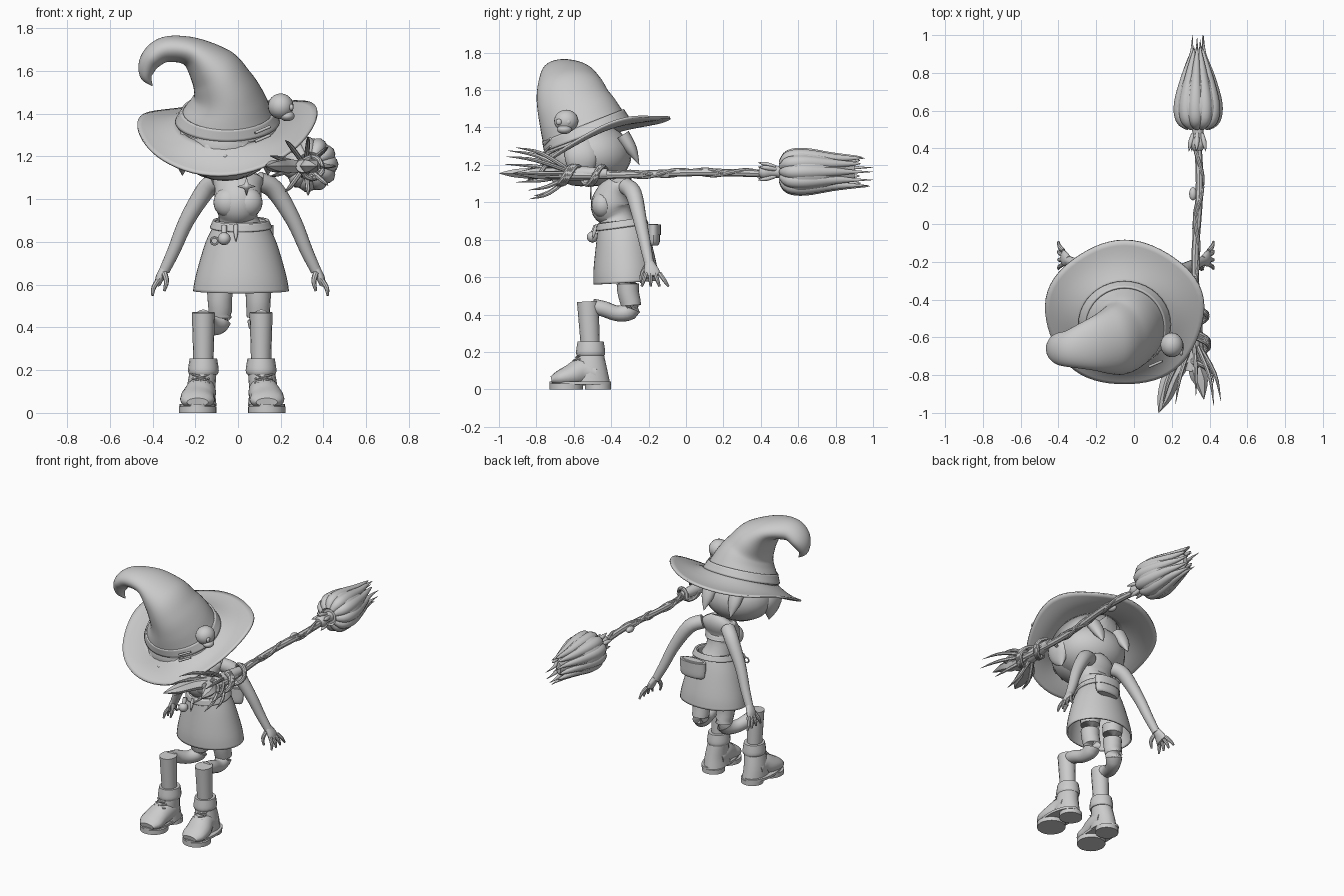
import bpy, bmesh, math, random
from mathutils import Vector, Matrix

random.seed(4)
cube = bpy.data.objects.get("Cube")
if cube:
    bpy.data.objects.remove(cube, do_unlink=True)

clay = bpy.data.materials.new("plain_grey")
clay.use_nodes = True
GREY = (.6, .6, .6, 1)
clay.diffuse_color = GREY
clay.node_tree.nodes["Principled BSDF"].inputs["Base Color"].default_value = GREY
parts = []


def finish(name, bm, thick=0):
    bmesh.ops.recalc_face_normals(bm, faces=bm.faces)
    mesh = bpy.data.meshes.new(name)
    bm.to_mesh(mesh)
    bm.free()
    mesh.materials.append(clay)
    ob = bpy.data.objects.new(name, mesh)
    bpy.context.collection.objects.link(ob)
    if thick:
        mod = ob.modifiers.new("thickness", "SOLIDIFY")
        mod.thickness = thick
        mod.offset = 0
    parts.append(ob)


def turn(k, count):
    angle = math.tau * k / count
    return math.cos(angle), math.sin(angle)


def smooth_path(points, steps):
    out = []
    for i in range(len(points) - 1):
        before, start = points[max(i - 1, 0)], points[i]
        end, after = points[i + 1], points[min(i + 2, len(points) - 1)]
        leave, arrive = (end - before) / 2, (after - start) / 2
        for k in range(steps):
            t = k / steps
            blend = t * t * (3 - t - t)
            out.append(start.lerp(end, blend) + leave * t * (1 - t) ** 2 - arrive * t * t * (1 - t))
    return out + [points[-1]]


def bridge(bm, rings):
    for lower, upper in zip(rings, rings[1:]):
        for k in range(len(lower)):
            bm.faces.new((lower[k], lower[k - 1], upper[k - 1], upper[k]))


def sweep(name, points, ref=Vector((0, 1, 0)), sides=16, steps=4, caps=True, thick=0):
    """Elliptical tube; a point is x, y, z, side radius and, if different, radius along ref."""
    path = smooth_path([Vector(p if len(p) == 5 else (*p, p[-1])) for p in points], steps)
    bm = bmesh.new()
    rings = []
    for i, p in enumerate(path):
        before, after = path[max(i - 1, 0)], path[min(i + 1, len(path) - 1)]
        along = (after.xyz - before.xyz).normalized()
        v = (ref - along * ref.dot(along)).normalized()
        u = v.cross(along)
        ring = []
        for k in range(sides):
            c, s = turn(k, sides)
            ring.append(bm.verts.new(p.xyz + u * c * p[3] + v * s * p[4]))
        rings.append(ring)
    bridge(bm, rings)
    if caps:
        bm.faces.new(rings[0])
        bm.faces.new(rings[-1])
    finish(name, bm, thick)


UP = Vector((0, 0, 1))
TIP = .001


def ball(name, place, size):
    bm = bmesh.new()
    bmesh.ops.create_uvsphere(bm, u_segments=24, v_segments=12, radius=1,
                              matrix=Matrix.Translation(place) @ Matrix.Diagonal((*size, 1)))
    finish(name, bm)


def slab(name, x, y, low, high, width, length):
    sweep(name, [(x, y, low, width, length), (x, y, high, width, length)], sides=28, steps=1)


# Hat: curling crown, band, wavy drooping brim
hat_x, hat_y = -.05, -.53
sweep("hat_crown", [(hat_x, hat_y, 1.35, .24), (hat_x, -.57, 1.45, .185, .22),
                    (-.07, -.6, 1.53, .145, .2), (-.12, -.62, 1.61, .12, .18),
                    (-.22, -.64, 1.69, .07, .14), (-.34, -.66, 1.7, .06, .1),
                    (-.41, -.66, 1.65, .05, .08), (-.43, -.66, 1.58, .03, .04),
                    (-.4, -.65, 1.53, TIP)], sides=40, steps=6, caps=False)
sweep("hat_band", [(hat_x, hat_y, 1.36, .24), (hat_x, -.55, 1.41, .21, .23)],
      sides=40, caps=False, thick=.012)
bm = bmesh.new()
rows = []
spokes = 64
for j in range(9):
    row = []
    for k in range(spokes):
        c, s = turn(k, spokes)
        wave = turn(5 * k, spokes)[1]
        inner = Vector((hat_x + .23 * c, hat_y + .21 * s, 1.35 + .1 * s))
        reach = 1 + .015 * wave
        back = .38 * reach * s
        outer = Vector((hat_x + .42 * reach * c, back - .47,
                        1.365 + .44 * back - .6 * back * back + .03 * c + .005 * wave))
        row.append(bm.verts.new(inner.lerp(outer, j / 8) - UP * .015 * math.sin(math.pi * j / 8)))
    rows.append(row)
bridge(bm, rows)
finish("hat_brim", bm, .012)

# Skull charm and buckle on the band
ball("skull_charm", (.2, -.64, 1.435), (.06, .065, .06))
ball("skull_jaw", (.23, -.65, 1.39), (.035, .04, .025))
for y in (-.68, -.63):
    ball("skull_eye", (.25, y, 1.43), (.01, .016, .016))
for lift in (-.02, .02):
    sweep("buckle_bar", [(.08, -.755, 1.29 + lift, .007), (.15, -.725, 1.32 + lift, .007)], UP)

# Head, face and bobbed hair
face = -.06
ball("head", (face, -.56, 1.25), (.2, .2, .165))
ball("hair_back", (face, -.5, 1.255), (.23, .21, .17))
ball("nose", (face, -.76, 1.2), (.014, .018, .012))
for side in (-1, 1):
    ball("eye", (face + side * .07, -.725, 1.23), (.035, .02, .045))
    lock = face + side * .2
    sweep("hair_lock", [(lock - side * .06, -.56, 1.34, .05, .07), (lock, -.56, 1.26, .045, .09),
                        (lock, -.55, 1.18, .035, .07), (lock, -.53, 1.11, TIP)])
    tip = face + side * .1
    sweep("hair_tip", [(tip, -.34, 1.36, .05, .04), (tip, -.29, 1.28, .04, .03), (tip, -.25, 1.2, TIP)])

# Torso, skirt, belt and hanging things
sweep("neck", [(0, -.37, 1.06, .045), (-.02, -.43, 1.17, .04)])
sweep("torso", [(.01, -.36, .86, .105), (0, -.375, .92, .09), (0, -.4, .98, .11),
                (0, -.385, 1.05, .11, .09), (0, -.35, 1.1, .115, .065), (0, -.36, 1.135, .05)], sides=28)
for side in (-1, 1):
    ball("bust", (side * .045, -.445, .985), (.07, .06, .07))
bm = bmesh.new()
corners = []
for k in range(8):
    c, s = turn(k, 8)
    size = .015 if k % 2 else .045
    corners.append(bm.verts.new((.04 + size * c, -.51, 1.06 + size * s)))
bm.faces.new(corners)
finish("chest_star", bm, .009)
mid = .014
sweep("skirt", [(mid, -.345, .9, .11, .12), (mid, -.335, .8, .16, .14),
                (mid, -.325, .65, .205, .165), (mid, -.32, .57, .22, .17)],
      sides=40, caps=False, thick=.01)
sweep("belt", [(mid, -.34, .865, .14, .135), (mid, -.345, .9, .125)], sides=40, caps=False, thick=.014)
flask_x, flask_y = -.065, -.5
ball("belt_flask", (flask_x, flask_y, .815), (.03, .03, .03))
sweep("flask_neck", [(flask_x, flask_y, .83, .012), (flask_x, flask_y + .02, .875, .014)])
ring = []
for k in range(9):
    c, s = turn(k, 8)
    ring.append((flask_x - .045 + .017 * c, flask_y, .805 + .017 * s, .005))
sweep("belt_ring", ring, sides=6)
sweep("belt_charm", [(-.01, -.475, .88, .01), (-.01, -.49, .84, .01), (-.01, flask_y, .8, TIP)])
bag_x, bag_y = .07, -.175
sweep("belt_bag", [(bag_x, bag_y, .77, .075, .025), (bag_x, bag_y, .79, .09, .035),
                   (bag_x, bag_y, .86, .09, .035), (bag_x, bag_y, .885, .075, .025)])
slab("bag_flap", bag_x, bag_y, .825, .88, .095, .04)

# Arms and hands
for label, side in (("right", -1), ("left", 1)):
    shoulder = .01 + side * .16
    x, y, z = .01 + side * .355, -.195, .665
    sweep(label + "_arm", [(side * .095, -.32, 1.085, .045), (shoulder, -.28, 1.045, .045),
                           (.01 + side * .25, -.245, .9, .036), (.01 + side * .31, -.215, .76, .03),
                           (x, y, z, .025)])
    sweep(label + "_palm", [(x, y, z + .01, .02, .026), (x + side * .02, y + .01, z - .03, .02, .04),
                            (x + side * .03, y + .02, z - .06, .015, .04)])
    for k in range(4):
        spread = (k - 1.4) * .024
        sweep(label + "_finger", [(x + side * .03, y + .015 + spread, z - .045, .012),
                                  (x + side * .05, y + .02 + spread * 1.5, z - .08, .011),
                                  (x + side * .055, y + .025 + spread * 2, z - .115, .006)], sides=8)
    sweep(label + "_thumb", [(x, y - .02, z - .01, .014), (x - side * .01, y - .04, z - .05, .012),
                             (x, y - .045, z - .095, .006)], sides=8)

# Legs and boots
ankle_y = -.51
for label, side, hip, shin in (("right", -1, -.085, -.162), ("left", 1, .095, .108)):
    sweep(label + "_thigh", [(hip, -.31, .66, .064), (hip, -.31, .53, .058), (hip, -.295, .43, .052),
                             ((hip + shin) / 2, -.36, .405, .042), (shin, -.44, .43, .042),
                             (shin, -.5, .445, .04)], UP)
    sweep(label + "_shin", [(shin, -.525, .47, .054, .058), (shin, ankle_y, .2, .046, .05)])
    sweep(label + "_boot_cuff", [(shin, ankle_y, .18, .066, .074), (shin, ankle_y, .2, .072, .078),
                                 (shin, ankle_y, .255, .064, .07)])
    heel, toe = shin + side * .012, shin + side * .027
    sweep(label + "_boot_shaft", [(heel, ankle_y, .03, .074, .105), (heel, ankle_y, .1, .068, .09),
                                  (shin, ankle_y, .2, .062, .068)])
    sweep(label + "_boot_foot", [(heel, -.48, .085, .07, .06), (heel, -.55, .095, .072, .075),
                                 (toe, -.62, .072, .08, .06), (toe, -.68, .058, .078, .042),
                                 (toe, -.72, .05, .05, .02)], UP)
    slab(label + "_welt", toe, -.565, .026, .042, .084, .165)
    slab(label + "_sole", toe, -.64, 0, .03, .088, .09)
    slab(label + "_heel", heel, -.47, 0, .03, .072, .07)
    for k in range(4):
        y, z = -.635 + k * .016, .115 + k * .018
        for slant in (-.01, .01):
            sweep(label + "_lace", [(heel - .04, y + .02, z - slant, .005), (heel, y, z, .006),
                                    (heel + .04, y + .02, z + slant, .005)], UP, sides=6)

# Broom handle: a knotty stick wrapped by vines
def handle(y):
    return .335 + .012 * math.sin(7 * y), 1.152 + .008 * math.sin(5 * y + 1)


def vine(name, start, end, turns, wide, radius, phase=0):
    points = []
    count = int(turns * 8)
    for k in range(count + 1):
        y = start + (end - start) * k / count
        c, s = turn(k + phase, 8)
        x, z = handle(y)
        points.append((x + wide * c, y, z + wide * s, radius))
    sweep(name, points, UP, sides=8, steps=2)


vine("broom_handle", -.8, .5, 2, 0, .02)
vine("handle_vine", -.5, .42, 2.5, .016, .011)
vine("handle_vine", .2, -.4, 1.5, .016, .01)
ball("handle_knot", (.312, .16, 1.155), (.02, .035, .02))
for k in range(4):
    vine("root_coil", -.78 + k * .03, -.5 + k * .03, 1.75, .05, .012, k * 2)
root = Vector((.315, -.6, 1.155))
sweep("root_core", [(.335, -.42, root.z, .025), (*root, .04), (.3, -.78, root.z, .03)], UP)

# Splintered front end: two broad shards and thin curved spikes
for x, y, wide in ((.13, -1, .05), (.37, -.93, .045)):
    sweep("shard", [(root.x, -.68, root.z, .03), ((x + .3) / 2, -.78, root.z, wide, .035),
                    (x * .8 + .06, y + .09, root.z, wide * .8, .025), (x, y, root.z, TIP)],
          UP, sides=6)
for k in range(9):
    c, s = turn(k, 9)
    end = Vector((.3 + .16 * c, random.uniform(-.98, -.8), root.z + .14 * s))
    bend = root.lerp(end, .55) + Vector((c, 0, s)) * .03
    sweep("spike", [(*root, .011), (*bend, .011), (*end, TIP)], UP, sides=7)

# Broom bristles: collar, smooth bulb and broad pointed strips
bx, bz = .338, 1.163
sweep("collar", [(bx, .39, bz, .025), (bx, .42, bz, .038), (bx, .47, bz, .028), (bx, .52, bz, .035)], UP)
sweep("bristle_bulb", [(bx, .508, bz, .04), (bx, .525, bz, .09), (bx, .6, bz, .122), (bx, .7, bz, .11),
                       (bx, .82, bz, .06, .085), (bx, .9, bz, .015, .04)], UP, sides=28)


def strip(name, c, s, stations):
    """Tapered strip beside the broom axis; a station is y, offset in x, offset in z, radius."""
    sweep(name, [(bx + c * dx, y, bz + s * dz, radius) for y, dx, dz, radius in stations], UP, sides=10)


for k in range(11):
    end = random.uniform(.92, .99) if k % 5 else 1
    strip("bristle", *turn(k, 11), [(.512, .045, .045, .02), (.555, .083, .083, .038), (.64, .09, .09, .04),
                                    (.78, .065, .08, .026), (.9, .035, .08, .01), (end, .03, .08, TIP)])
    if k % 2:
        strip("collar_petal", *turn(k, 11), [(.48, .025, .025, .01), (.43, .04, .04, .013),
                                             (.385, .05, .05, TIP)])

# Smooth shading with sharp edges kept
bpy.ops.object.select_all(action="DESELECT")
for ob in parts:
    ob.select_set(True)
bpy.context.view_layer.objects.active = parts[0]
bpy.ops.object.shade_smooth_by_angle(angle=math.radians(40))
